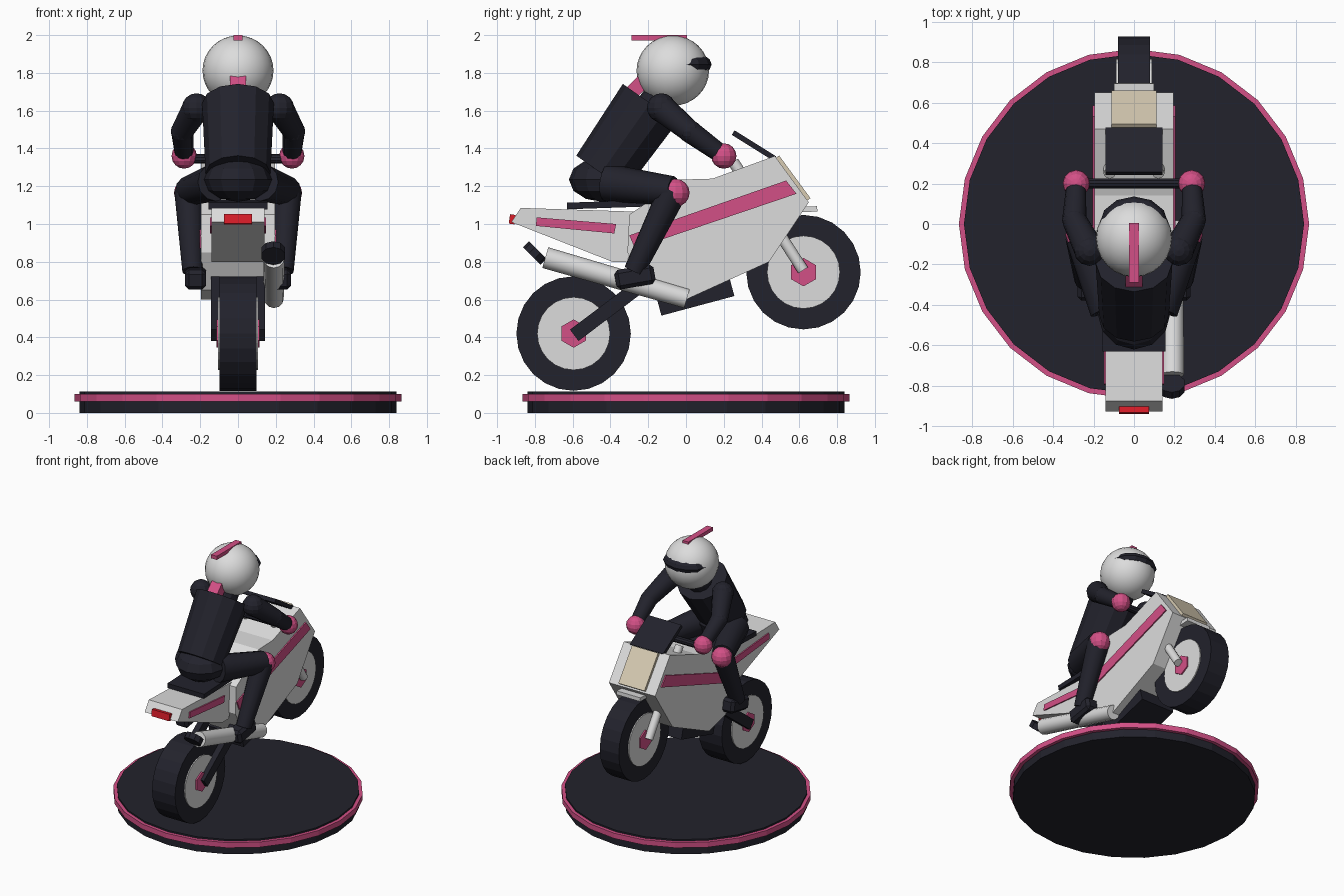
import bpy, bmesh, math
from mathutils import Vector, Matrix

if "Cube" in bpy.data.objects:
    bpy.data.objects.remove(bpy.data.objects["Cube"])


def material(name, rgb):
    m = bpy.data.materials.new(name)
    m.use_nodes = True
    m.diffuse_color = (*rgb, 1)
    m.node_tree.nodes["Principled BSDF"].inputs["Base Color"].default_value = (*rgb, 1)
    return m


DARK = material("dark_navy", (0.016, 0.016, 0.025))
WHITE = material("light_grey", (0.72, 0.72, 0.72))
PINK = material("pink", (0.65, 0.08, 0.24))
CREAM = material("cream", (0.68, 0.6, 0.45))
RED = material("red", (0.7, 0.012, 0.022))


def finish(bm, name, mat, smooth=None):
    bmesh.ops.recalc_face_normals(bm, faces=bm.faces)
    mesh = bpy.data.meshes.new(name)
    bm.to_mesh(mesh)
    bm.free()
    ob = bpy.data.objects.new(name, mesh)
    bpy.context.collection.objects.link(ob)
    mesh.materials.append(mat)
    if smooth:
        bpy.ops.object.select_all(action='DESELECT')
        ob.select_set(True)
        bpy.context.view_layer.objects.active = ob
        bpy.ops.object.shade_smooth_by_angle(angle=math.radians(smooth))
    return ob


def box(name, mat, centre, size, tilt=0):
    """Box tilted about x by degrees."""
    bm = bmesh.new()
    m = (Matrix.Translation(centre) @ Matrix.Rotation(math.radians(tilt), 4, 'X')
         @ Matrix.Diagonal((*size, 1)))
    bmesh.ops.create_cube(bm, size=1, matrix=m)
    return finish(bm, name, mat)


def rod(name, mat, a, b, r1, r2=None, sides=12, smooth=None, flat=1):
    """Round or tapered bar from a to b; flat scales its depth."""
    a, b = Vector(a), Vector(b)
    turn = (b - a).to_track_quat('Z', 'Y').to_matrix().to_4x4()
    if abs((b - a).x) < 1e-6 and flat != 1:
        turn = Matrix.Rotation(math.atan2(a.y - b.y, b.z - a.z), 4, 'X')
    bm = bmesh.new()
    bmesh.ops.create_cone(bm, cap_ends=True, segments=sides, radius1=r1,
                          radius2=r1 if r2 is None else r2, depth=(b - a).length,
                          matrix=Matrix.Translation((a + b) / 2) @ turn
                          @ Matrix.Diagonal((1, flat, 1, 1)))
    return finish(bm, name, mat, smooth)


def ball(name, mat, centre, radii, u=12, v=8, smooth=None):
    bm = bmesh.new()
    bmesh.ops.create_uvsphere(bm, u_segments=u, v_segments=v, radius=1,
                              matrix=Matrix.Translation(centre) @ Matrix.Diagonal((*radii, 1)))
    return finish(bm, name, mat, smooth)


def prism(name, mat, profile, x0, x1):
    """Side profile of (y, z) points extruded from x0 to x1."""
    bm = bmesh.new()
    face = bm.faces.new([bm.verts.new((x0, y, z)) for y, z in profile])
    ext = bmesh.ops.extrude_face_region(bm, geom=[face])
    verts = [g for g in ext["geom"] if isinstance(g, bmesh.types.BMVert)]
    bmesh.ops.translate(bm, verts=verts, vec=(x1 - x0, 0, 0))
    return finish(bm, name, mat)


def wheel(name, y, z, half):
    for part, mat, r, h, n in (("tyre", DARK, 0.303, half, 24),
                               ("rim", WHITE, 0.193, half + 0.008, 24),
                               ("hub", PINK, 0.075, half + 0.018, 6)):
        rod(f"{name}_{part}", mat, (-h, y, z), (h, y, z), r, sides=n)


# Display stand
rod("stand_disc", DARK, (0, 0, 0), (0, 0, 0.112), 0.84, sides=24)
rod("stand_ring", PINK, (0, 0, 0.06), (0, 0, 0.1), 0.865, sides=24)

# Wheels
wheel("rear_wheel", -0.595, 0.42, 0.097)
wheel("front_wheel", 0.622, 0.745, 0.08)

# Bodywork
prism("fairing", WHITE, [(-0.3, 1.05), (-0.03, 1.235), (0.14, 1.24), (0.47, 1.36),
                         (0.65, 1.115), (0.44, 0.8), (0.0, 0.6), (-0.2, 0.65),
                         (-0.31, 0.85)], -0.195, 0.195)
prism("tail", WHITE, [(-0.925, 1.01), (-0.875, 1.085), (-0.25, 1.065),
                      (-0.31, 0.8), (-0.39, 0.8)], -0.14, 0.14)
box("tail_light", RED, (0, -0.92, 1.025), (0.15, 0.03, 0.05), -8)
box("seat", DARK, (0, -0.41, 1.103), (0.31, 0.44, 0.035), 2)
box("windscreen", DARK, (0, 0.36, 1.415), (0.28, 0.26, 0.028), -32)
box("headlight", CREAM, (0, 0.567, 1.243), (0.22, 0.28, 0.022), -53.7)
box("front_fender", WHITE, (0, 0.59, 1.075), (0.2, 0.21, 0.028), 3)
box("engine", DARK, (0, 0.05, 0.615), (0.28, 0.4, 0.1), 15)
rod("handlebar", DARK, (-0.28, 0.2, 1.345), (0.28, 0.2, 1.345), 0.025, sides=10)

# Exhaust on one side
rod("exhaust_pipe", WHITE, (0.19, 0.005, 0.605), (0.19, -0.745, 0.822), 0.052, 0.057,
    smooth=35)
rod("exhaust_tip", DARK, (0.187, -0.817, 0.83), (0.187, -0.785, 0.862), 0.066, sides=10)

# Paired bike and rider parts
for side, s in (("left", 1), ("right", -1)):
    prism(f"{side}_fairing_stripe", PINK, [(-0.3, 0.94), (0.53, 1.23), (0.585, 1.16),
                                           (-0.27, 0.87)], s * 0.195, s * 0.204)
    prism(f"{side}_tail_stripe", PINK, [(-0.79, 1.035), (-0.37, 1.0), (-0.38, 0.95),
                                        (-0.795, 0.99)], s * 0.14, s * 0.149)
    box(f"{side}_swingarm", DARK, (s * 0.12, -0.4, 0.555), (0.045, 0.48, 0.075), 37)
    rod(f"{side}_fork", WHITE, (s * 0.12, 0.62, 0.755), (s * 0.12, 0.25, 1.33), 0.03,
        smooth=35)

    def at(x, y, z):
        return (s * x, y, z)

    shoulder, elbow, hand = at(0.22, -0.13, 1.615), at(0.295, 0.02, 1.49), at(0.285, 0.2, 1.36)
    hip, knee, ankle = at(0.12, -0.42, 1.22), at(0.26, -0.07, 1.175), at(0.24, -0.275, 0.75)
    rod(f"{side}_upper_arm", DARK, shoulder, elbow, 0.075, 0.06, smooth=35)
    rod(f"{side}_forearm", DARK, elbow, hand, 0.06, 0.048, smooth=35)
    rod(f"{side}_thigh", DARK, hip, knee, 0.1, 0.078, smooth=35)
    rod(f"{side}_shin", DARK, knee, ankle, 0.078, 0.055, smooth=35)
    for joint, mat, p, r in (("shoulder", DARK, shoulder, 0.077), ("elbow", DARK, elbow, 0.061),
                             ("glove", PINK, hand, 0.067),
                             ("knee_pad", PINK, at(0.265, -0.055, 1.165), 0.074)):
        ball(f"{side}_{joint}", mat, p, (r, r, r))
    boot = box(f"{side}_boot", DARK, at(0.225, -0.27, 0.72), (0.11, 0.21, 0.105), 10)
    bevel = boot.modifiers.new("bevel", 'BEVEL')
    bevel.width = 0.02
    bevel.segments = 1

# Rider body
rod("torso", DARK, (0, -0.45, 1.27), (0, -0.19, 1.64), 0.172, 0.19, flat=0.93)
ball("pelvis", DARK, (0, -0.44, 1.235), (0.18, 0.18, 0.118), v=6)
rod("neck", DARK, (0, -0.19, 1.6), (0, -0.1, 1.72), 0.09)
box("collar_hump", PINK, (0, -0.268, 1.715), (0.085, 0.12, 0.075), 46)

# Helmet
ball("helmet", WHITE, (0, -0.07, 1.812), (0.188, 0.192, 0.186), 24, 16, smooth=40)
ball("visor", DARK, (0, 0.0, 1.845), (0.17, 0.136, 0.068), 12, 8)
box("helmet_crest", PINK, (0, -0.142, 1.986), (0.048, 0.295, 0.028))
